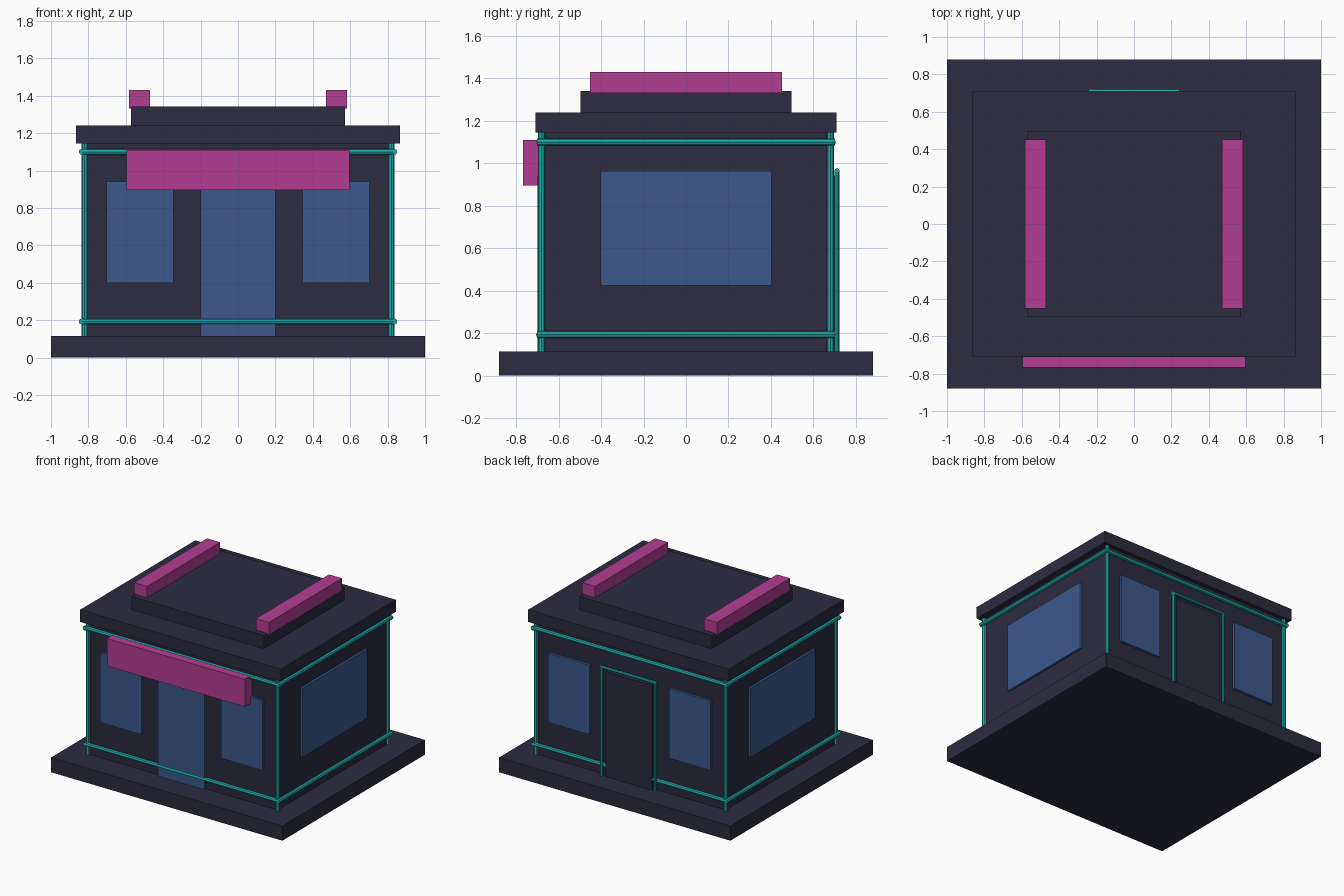
import bpy
from math import radians
from mathutils import Vector

cube = bpy.data.objects.get("Cube")
if cube:
    bpy.data.objects.remove(cube, do_unlink=True)


def material(name, colour):
    m = bpy.data.materials.new(name)
    m.use_nodes = True
    rgba = (*colour, 1)
    m.diffuse_color = rgba
    m.node_tree.nodes["Principled BSDF"].inputs["Base Color"].default_value = rgba
    return m


dark = material("dark slate", (0.025, 0.025, 0.051))
blue = material("window blue", (0.045, 0.098, 0.27))
pink = material("neon pink", (0.445, 0.048, 0.296))
teal = material("neon teal", (0.0144, 0.413, 0.413))


def box(name, x, y, z, mat):
    """Box from (min, max) pairs along each axis."""
    spans = (x, y, z)
    bpy.ops.mesh.primitive_cube_add(size=1, location=[(a + b) / 2 for a, b in spans])
    ob = bpy.context.object
    ob.name = name
    ob.scale = [abs(b - a) for a, b in spans]
    bpy.ops.object.transform_apply(location=False, rotation=False, scale=True)
    ob.data.materials.append(mat)


def tube(name, start, end, radius):
    """Eight-sided neon tube between two points."""
    a, b = Vector(start), Vector(end)
    bpy.ops.mesh.primitive_cylinder_add(vertices=8, radius=radius, depth=(b - a).length,
                                        location=(a + b) / 2)
    ob = bpy.context.object
    ob.name = name
    ob.rotation_euler = (b - a).to_track_quat("Z", "Y").to_euler()
    ob.data.materials.append(teal)


# Main masses, stacked upward
FLOOR, EAVES = 0.115, 1.145
WX, WY = 0.82, 0.68
box("base_slab", (-1, 1), (-0.88, 0.88), (0, FLOOR), dark)
box("walls", (-WX, WX), (-WY, WY), (FLOOR, EAVES), dark)
box("roof_slab", (-0.867, 0.867), (-0.71, 0.71), (EAVES, 1.24), dark)
box("roof_cap", (-0.572, 0.572), (-0.498, 0.498), (1.24, 1.342), dark)

# Sign board and roof bars
box("sign_board", (-0.597, 0.597), (-0.767, -WY), (0.895, 1.11), pink)
for side, s in (("left", 1), ("right", -1)):
    box(f"roof_bar_{side}", (s * 0.47, s * 0.583), (-0.452, 0.452), (1.332, 1.43), pink)

# Doors
box("front_door", (-0.2, 0.2), (-0.7, -WY), (FLOOR, 0.935), blue)
box("back_door", (-0.2, 0.2), (WY, 0.708), (FLOOR, 0.935), dark)

# Windows
for side, s in (("left", 1), ("right", -1)):
    box(f"side_window_{side}", (s * WX, s * 0.838), (-0.402, 0.402), (0.425, 0.965), blue)
    for face, f in (("front", -1), ("back", 1)):
        box(f"{face}_window_{side}", (s * 0.345, s * 0.702), (f * WY, f * 0.7),
            (0.4, 0.943), blue)

# Neon corner posts and horizontal rails
R, RX, RY = 0.0165, 0.835, 0.69
for side, s in (("left", 1), ("right", -1)):
    for face, f in (("front", -1), ("back", 1)):
        tube(f"{face}_{side}_post", (s * WX, f * WY, FLOOR), (s * WX, f * WY, EAVES), R)
for level, z in (("lower", 0.193), ("upper", 1.1)):
    for face, f in (("front", -1), ("back", 1)):
        tube(f"{level}_{face}_rail", (-RX, f * RY, z), (RX, f * RY, z), R)
    for side, s in (("left", 1), ("right", -1)):
        tube(f"{level}_{side}_rail", (s * RX, -RY - 0.012, z), (s * RX, RY + 0.012, z), R)

# Neon frame around the back door
FX, FY, FZ, FR = 0.232, 0.711, 0.965, 0.012
for side, s in (("left", 1), ("right", -1)):
    tube(f"back_door_frame_{side}", (s * FX, FY, FLOOR), (s * FX, FY, FZ), FR)
tube("back_door_frame_top", (-FX - FR, FY, FZ), (FX + FR, FY, FZ), FR)
